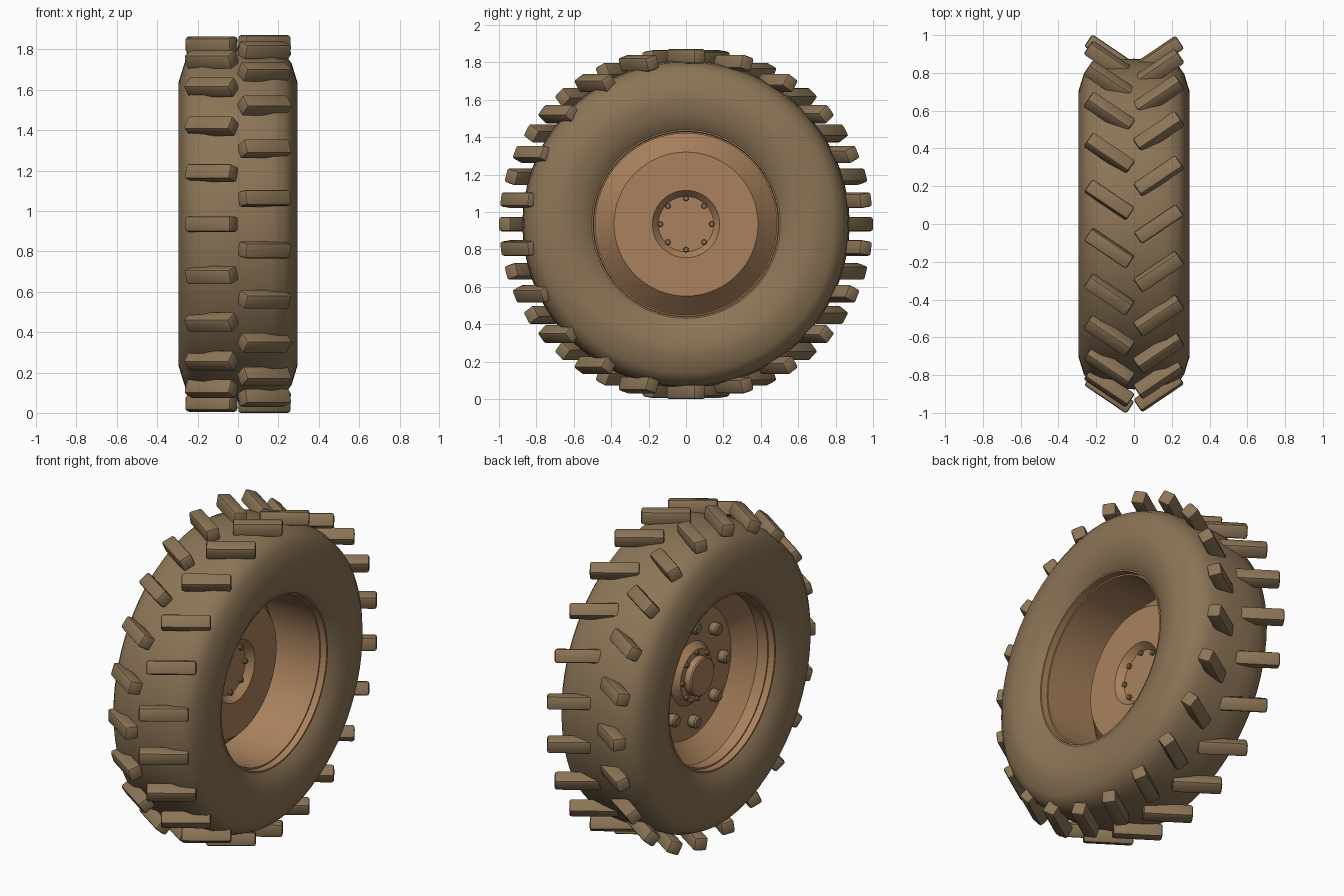
import bpy, bmesh, math
from mathutils import Matrix, Vector

if "Cube" in bpy.data.objects:
    bpy.data.objects.remove(bpy.data.objects["Cube"])

AXLE = 0.935  # height of the wheel centre


def material(name, rgb):
    m = bpy.data.materials.new(name)
    m.diffuse_color = (*rgb, 1)
    m.use_nodes = True
    m.node_tree.nodes["Principled BSDF"].inputs["Base Color"].default_value = m.diffuse_color
    return m


RUBBER = material("dusty_rubber", (0.262, 0.178, 0.094))
PAINT = material("tan_rim_paint", (0.40, 0.222, 0.110))


def finish(bm, name, mat, angle=35):
    bmesh.ops.recalc_face_normals(bm, faces=bm.faces)
    me = bpy.data.meshes.new(name)
    bm.to_mesh(me)
    bm.free()
    me.materials.append(mat)
    ob = bpy.data.objects.new(name, me)
    bpy.context.collection.objects.link(ob)
    ob.location.z = AXLE
    bpy.ops.object.select_all(action='DESELECT')
    ob.select_set(True)
    bpy.context.view_layer.objects.active = ob
    bpy.ops.object.shade_smooth_by_angle(angle=math.radians(angle))
    return ob


def lathe(name, profile, mat, steps=64, angle=35, closed=False):
    """Spin an (x, radius) profile about the axle."""
    bm = bmesh.new()
    vs = [bm.verts.new((x, 0, r)) for x, r in profile]
    pairs = list(zip(vs, vs[1:])) + ([(vs[-1], vs[0])] if closed else [])
    edges = [bm.edges.new(p) for p in pairs]
    bmesh.ops.spin(bm, geom=vs + edges, cent=(0, 0, 0), axis=(1, 0, 0),
                   angle=math.tau, steps=steps, use_duplicate=False)
    bmesh.ops.remove_doubles(bm, verts=bm.verts, dist=1e-5)
    return finish(bm, name, mat, angle)


def bolt_circle(name, ring, x0, x1, radius, mat, sides, count=8):
    """Ring of short bevelled cylinders lying along the axle direction."""
    bm = bmesh.new()
    for i in range(count):
        a = math.tau * i / count
        pos = Vector(((x0 + x1) / 2, ring * math.sin(a), ring * math.cos(a)))
        rot = Matrix.Rotation(math.pi / 2, 4, 'Y')
        bmesh.ops.create_cone(bm, cap_ends=True, segments=sides, radius1=radius,
                              radius2=radius, depth=abs(x1 - x0),
                              matrix=Matrix.Translation(pos) @ rot)
    caps = [e for e in bm.edges
            if any(len(f.verts) > 4 for f in e.link_faces)]
    bmesh.ops.bevel(bm, geom=caps, offset=radius * 0.25, segments=1,
                    affect='EDGES')
    return finish(bm, name, mat)


# tyre carcass: half profile mirrored across the centre plane
half = [(0.235, 0.50), (0.262, 0.535), (0.283, 0.59), (0.295, 0.655), (0.295, 0.70),
        (0.266, 0.795), (0.235, 0.838), (0.17, 0.866), (0.08, 0.873)]
lathe("tyre", half + [(0, 0.875)] + [(-x, r) for x, r in reversed(half)],
      RUBBER, steps=72, angle=60)


# tread lugs: two staggered rows of bevelled bars, slanted about the vertical
def lug_row(name, side, count=22):
    bm = bmesh.new()
    for i in range(count):
        a = math.tau * (i + (0.5 if side > 0 else 0)) / count
        pos = Vector((side * 0.131, -0.897 * math.cos(a), 0.897 * math.sin(a)))
        rot = (Matrix.Rotation(side * math.radians(34), 4, 'Z')
               @ Matrix.Rotation(math.pi / 2 - a, 4, 'X'))
        size = Matrix.Diagonal((0.27, 0.077, 0.077, 1))
        bmesh.ops.create_cube(bm, size=1,
                              matrix=Matrix.Translation(pos) @ rot @ size)
    bmesh.ops.bevel(bm, geom=bm.edges[:], offset=0.013, segments=2,
                    profile=0.5, affect='EDGES')
    return finish(bm, name, RUBBER)


lug_row("tread_lugs_left", -1)
lug_row("tread_lugs_right", 1)

# rim barrel with a stepped lip on both sides
rim = [(0.20, 0.485), (0.20, 0.493), (0.238, 0.496), (0.238, 0.505)]
lathe("rim_barrel", rim + [(-x, r) for x, r in reversed(rim)], PAINT, closed=True)

# dished wheel disc with recessed centre
lathe("wheel_disc", [(-0.12, 0.486), (-0.015, 0.385), (-0.015, 0.18),
                     (-0.055, 0.148), (-0.055, 0.0),
                     (-0.068, 0.0), (-0.068, 0.150), (-0.03, 0.183),
                     (-0.03, 0.382), (-0.135, 0.486)], PAINT, angle=25)

# inner hub stub
lathe("hub", [(-0.06, 0.112), (-0.105, 0.112), (-0.112, 0.105), (-0.112, 0.0)],
      PAINT, steps=32)

# fasteners
bolt_circle("hub_bolts", 0.137, -0.085, -0.038, 0.015, RUBBER, 10)
bolt_circle("mounting_nuts", 0.28, -0.085, -0.028, 0.036, RUBBER, 12)
